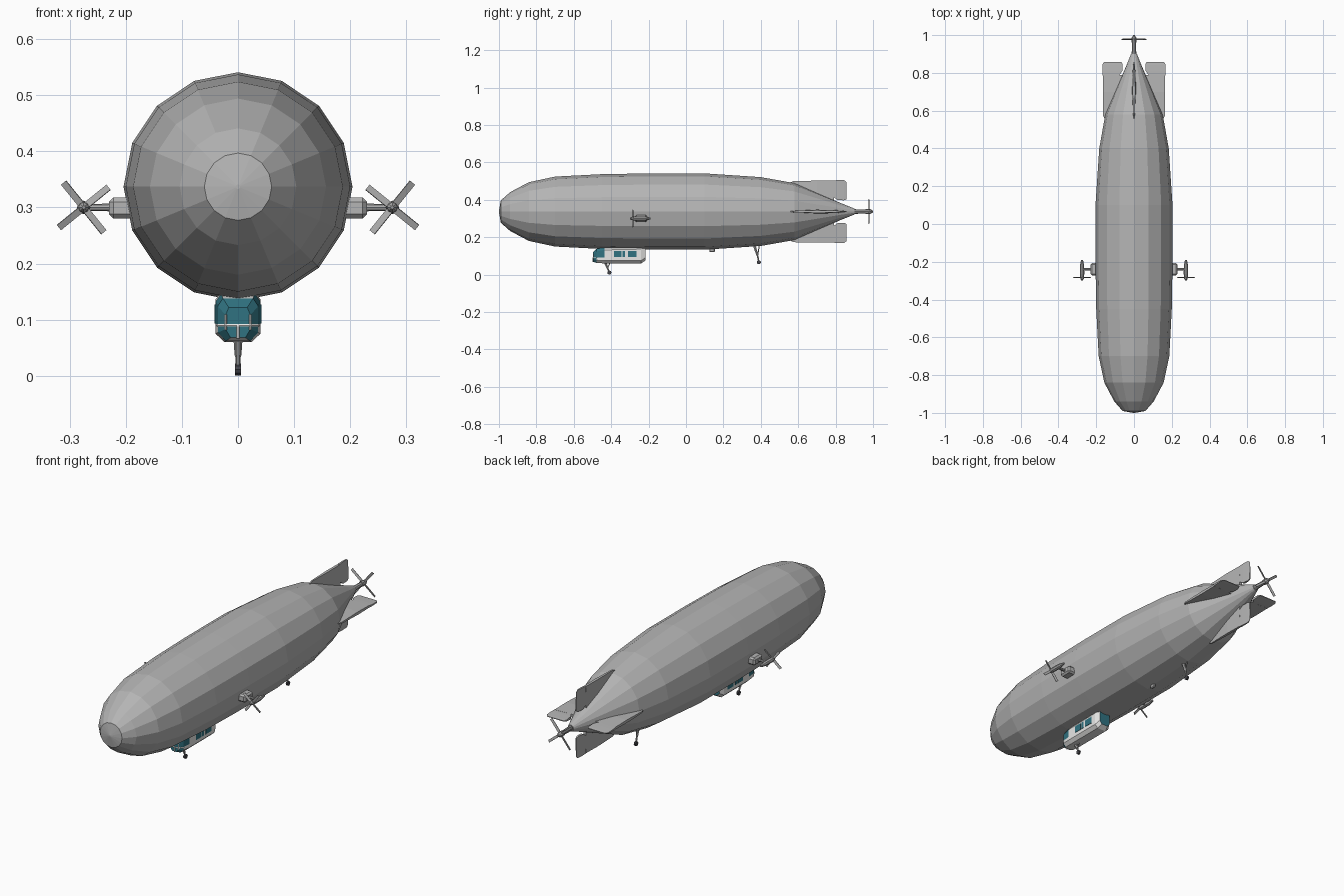
import bpy, bmesh
from math import pi, sin, cos, radians
from mathutils import Matrix, Vector

if "Cube" in bpy.data.objects:
    bpy.data.objects.remove(bpy.data.objects["Cube"], do_unlink=True)


def material(name, r, g, b):
    m = bpy.data.materials.new(name)
    m.use_nodes = True
    m.diffuse_color = (r, g, b, 1)
    m.node_tree.nodes["Principled BSDF"].inputs["Base Color"].default_value = (r, g, b, 1)
    return m


GREY = material("envelope grey", .46, .46, .46)
WHITE = material("cabin white", .8, .8, .79)
GLASS = material("teal glass", .03, .17, .22)
METAL = material("strut grey", .4, .4, .4)
RUBBER = material("dark rubber", .06, .06, .07)
AXIS_Z = .337


def finish(name, bm, *mats):
    bmesh.ops.recalc_face_normals(bm, faces=bm.faces)
    mesh = bpy.data.meshes.new(name)
    bm.to_mesh(mesh)
    bm.free()
    for m in mats:
        mesh.materials.append(m)
    ob = bpy.data.objects.new(name, mesh)
    bpy.context.collection.objects.link(ob)
    return ob


def loft(name, rings, *mats, rule=None):
    """Skin equal-length rings of points and cap both ends."""
    bm = bmesh.new()
    rows = [[bm.verts.new(p) for p in ring] for ring in rings]
    n = len(rows[0])
    for a, b in zip(rows, rows[1:]):
        for i in range(n):
            j = (i + 1) % n
            bm.faces.new((a[i], a[j], b[j], b[i]))
    bm.faces.new(rows[0])
    bm.faces.new(rows[-1])
    bmesh.ops.recalc_face_normals(bm, faces=bm.faces)
    if rule:
        for f in bm.faces:
            f.normal_update()
            f.material_index = rule(f.normal, f.calc_center_median())
    return finish(name, bm, *mats)


def lathe(name, profile, mat, sides=16, x=0, z=AXIS_Z):
    """Turn (y, radius) pairs around a lengthwise axis."""
    return loft(name, [[(x + r * sin(2 * pi * i / sides), y, z + r * cos(2 * pi * i / sides))
                        for i in range(sides)] for y, r in profile], mat)


def rod(name, a, b, r0, r1, mat, sides=6):
    a, b = Vector(a), Vector(b)
    q = (b - a).to_track_quat('Z', 'Y')
    return loft(name, [[p + q @ Vector((r * cos(2 * pi * i / sides), r * sin(2 * pi * i / sides), 0))
                        for i in range(sides)] for p, r in ((a, r0), (b, r1))], mat)


def box(name, centre, size, mat, bevel=0):
    bm = bmesh.new()
    bmesh.ops.create_cube(bm, matrix=Matrix.Translation(centre) @ Matrix.Diagonal((*size, 1)))
    if bevel:
        bmesh.ops.bevel(bm, geom=bm.edges[:], offset=bevel, segments=1, affect='EDGES')
    return finish(name, bm, mat)


def propeller(name, centre, radius, angle, side=1):
    bm = bmesh.new()
    for k in range(4):
        bmesh.ops.create_cube(bm, matrix=Matrix.Translation(centre)
                              @ Matrix.Rotation(-side * radians(angle + 90 * k), 4, 'Y')
                              @ Matrix.Translation((radius / 2, 0, 0))
                              @ Matrix.Rotation(side * .35, 4, 'X')
                              @ Matrix.Diagonal((radius, .003, .012, 1)))
    return finish(name, bm, METAL)


# Envelope and tail boom
lathe("envelope", [(-1, .004), (-.99, .06), (-.94, .104), (-.84, .157), (-.7, .187), (-.45, .2),
                   (-.2, .204), (.1, .204), (.4, .184), (.58, .152), (.72, .092), (.83, .044),
                   (.9, .016)], GREY)
lathe("tail_boom", [(.87, .018), (.91, .012), (.965, .01)], METAL, 8)
lathe("tail_hub", [(.96, .013), (.985, .013), (1, .004)], METAL, 8)
propeller("tail_propeller", (0, .978, AXIS_Z), .082, 51)


# Four fins, each with a hinged control surface
def blade(name, stations, turn):
    m = Matrix.Translation((0, 0, AXIS_Z)) @ Matrix.Rotation(turn, 4, 'Y')
    loft(name, [[m @ Vector(p) for p in ((lo, y, -t), (hi, y, -t * .6), (hi, y, t * .6), (lo, y, t))]
                for y, lo, hi, t in stations], GREY)


for k, place in enumerate(("left", "lower", "right", "upper")):
    blade(place + "_fin", [(.55, .1, .152, .002), (.575, .09, .164, .006),
                           (.7, .05, .165, .012), (.79, .03, .165, .009)], k * pi / 2)
    blade(place + "_control_surface", [(.785, .08, .166, .008), (.81, .062, .168, .007),
                                       (.845, .06, .168, .004), (.858, .066, .158, .002)], k * pi / 2)

# Side engines
for s, place in ((1, "left"), (-1, "right")):
    box(place + "_engine_mount", (s * .205, -.24, .299), (.05, .065, .038), GREY, .008)
    rod(place + "_engine_arm", (s * .22, -.24, .3), (s * .275, -.24, .3), .007, .006, METAL, 8)
    lathe(place + "_nacelle", [(-.3, .003), (-.29, .009), (-.265, .012), (-.22, .011), (-.19, .005)],
          METAL, 8, s * .275, .3)
    propeller(place + "_propeller", (s * .275, -.283, .3), .057, 51, s)


# Cabin: glazed front and rear, white shell
def cabin_ring(y, w, zb, zt):
    half = [(w * .6, zb), (w, zb + .015), (w, .092), (w, zt - .014), (w * .75, zt)]
    return [(x, y, z) for x, z in half] + [(-x, y, z) for x, z in reversed(half)]


def cabin_colour(n, c):
    front = n.y < -.35 and c.z > .068
    cockpit = abs(n.x) > .8 and -.48 < c.y < -.43 and c.z > .092
    rear = n.y > .9
    return 1 if front or cockpit or rear else 0


loft("cabin", [cabin_ring(*r) for r in ((-.496, .022, .068, .122), (-.478, .036, .062, .138),
                                        (-.436, .04, .06, .146), (-.24, .04, .06, .15),
                                        (-.217, .03, .075, .15))], WHITE, GLASS, rule=cabin_colour)
rod("windscreen_bar", (-.022, -.496, .09), (.022, -.496, .09), .003, .003, WHITE)
rod("windscreen_post", (0, -.496, .066), (0, -.496, .09), .003, .003, WHITE)
for s, place in ((1, "left"), (-1, "right")):
    rod(place + "_windscreen_bar", (s * .022, -.496, .09), (s * .037, -.477, .09), .003, .003, WHITE)
    rod(place + "_windscreen_post", (s * .022, -.496, .082), (s * .022, -.496, .109), .002, .002, WHITE)
    for i, (y, length) in enumerate(((-.366, .04), (-.332, .014), (-.288, .046))):
        box(f"{place}_cabin_window_{i + 1}", (s * .04, y, .11), (.004, length, .034), GLASS)


# Landing legs with small wheels
def leg(place, top, knee, foot):
    rod(place + "_upper_strut", top, knee, .008, .006, METAL)
    rod(place + "_lower_strut", knee, foot, .005, .004, METAL)
    x, y, z = foot
    rod(place + "_wheel", (-.005, y, z), (.005, y, z), .011, .011, RUBBER, 10)


leg("front", (0, -.432, .065), (0, -.42, .036), (0, -.41, .011))
rod("front_brace", (0, -.405, .064), (0, -.42, .036), .003, .003, METAL)
leg("rear", (0, .365, .155), (0, .383, .1), (0, .39, .066))
rod("rear_brace", (0, .392, .155), (0, .383, .1), .003, .003, METAL)

# Small belly fairing
box("belly_fairing", (0, .14, .132), (.012, .03, .024), METAL, .004)
